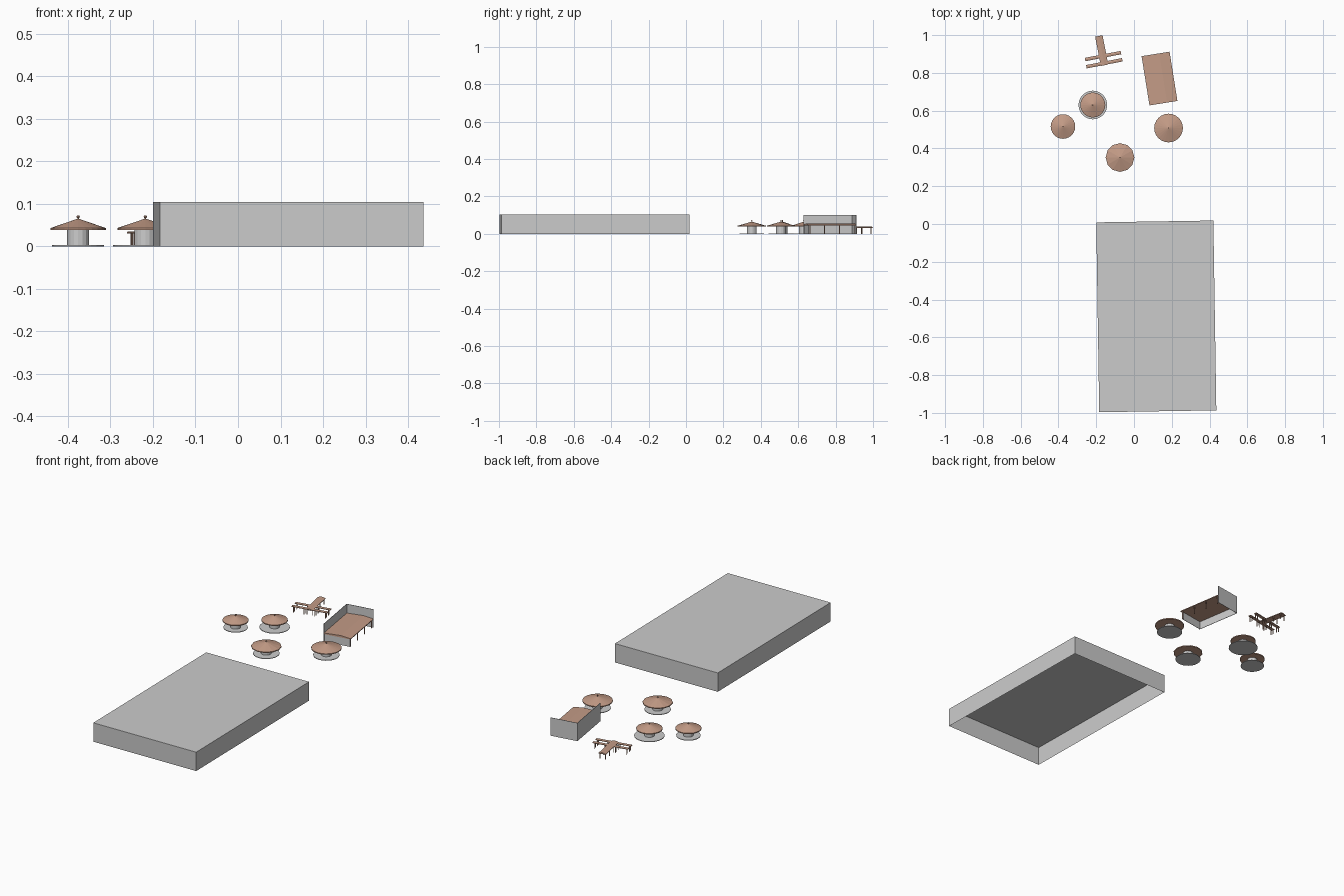
import bpy, bmesh, math
from mathutils import Matrix, Vector

if "Cube" in bpy.data.objects:
    bpy.data.objects.remove(bpy.data.objects["Cube"])

brown = bpy.data.materials.new("brown_roof")
brown.diffuse_color = (0.55, 0.33, 0.24, 1)
brown.use_nodes = True
brown.node_tree.nodes["Principled BSDF"].inputs["Base Color"].default_value = brown.diffuse_color


def make(name, verts, faces, place, mat=None):
    me = bpy.data.meshes.new(name)
    me.from_pydata([place @ Vector(v) for v in verts], [], faces)
    ob = bpy.data.objects.new(name, me)
    bpy.context.collection.objects.link(ob)
    bm = bmesh.new()
    bm.from_mesh(me)
    bmesh.ops.recalc_face_normals(bm, faces=bm.faces)
    bm.to_mesh(me)
    bm.free()
    if mat:
        me.materials.append(mat)
    return ob


def place_at(x, y, deg=0):
    return Matrix.Translation((x, y, 0)) @ Matrix.Rotation(math.radians(deg), 4, 'Z')


def box(name, x0, x1, y0, y1, z0, z1, place, mat=None, bottom=True):
    v = [(x, y, z) for z in (z0, z1) for x, y in ((x0, y0), (x1, y0), (x1, y1), (x0, y1))]
    f = [(0, 1, 5, 4), (1, 2, 6, 5), (2, 3, 7, 6), (3, 0, 4, 7), (4, 5, 6, 7)]
    if bottom:
        f.append((0, 3, 2, 1))
    return make(name, v, f, place, mat)


def prism(name, profile, y0, y1, place, mat=None):
    # closed x-z profile swept along y
    n = len(profile)
    v = [(x, y, z) for y in (y0, y1) for x, z in profile]
    f = [(i, (i + 1) % n, n + (i + 1) % n, n + i) for i in range(n)]
    f += [tuple(range(n)), tuple(range(2 * n - 1, n - 1, -1))]
    return make(name, v, f, place, mat)


def lathe(name, profile, n, place, mat=None):
    # r-z profile revolved around z, ends capped
    v, f = [], []
    for r, z in profile:
        v += [(r * math.cos(2 * math.pi * i / n), r * math.sin(2 * math.pi * i / n), z)
              for i in range(n)]
    for k in range(len(profile) - 1):
        a = k * n
        f += [(a + i, a + (i + 1) % n, a + n + (i + 1) % n, a + n + i) for i in range(n)]
    f.append(tuple(range(n)))
    f.append(tuple(range(len(v) - n, len(v))))
    return make(name, v, f, place, mat)


# large hall: open-bottomed shell, slightly turned
box("hall", -0.31, 0.31, -0.5025, 0.5025, 0, 0.104, place_at(0.118, -0.489, 0.9), None, False)

# round kiosks: x, y, roof radius, base radius, sides
for x, y, r, b, n in ((-0.376, 0.516, 0.065, 0.061, 24), (-0.218, 0.63, 0.066, 0.076, 24),
                      (-0.074, 0.352, 0.076, 0.066, 12), (0.183, 0.508, 0.076, 0.066, 24)):
    p = place_at(x, y)
    lathe("kiosk_base", [(b, 0), (b, 0.003)], 24, p)
    lathe("kiosk_body", [(0.026, 0.003), (0.026, 0.04)], 16, p)
    lathe("kiosk_roof", [(r, 0.038), (r, 0.043), (0.004, 0.064)], n, p, brown)
    lathe("kiosk_finial", [(0.002, 0.063), (0.002, 0.066), (0.004, 0.069),
                           (0.003, 0.072), (0.001, 0.073)], 8, p, brown)

# open shelter with two tall walls
p = place_at(0.135, 0.77, 9.1)
box("shelter_side_wall", -0.075, -0.073, -0.132, 0.132, 0, 0.1, p)
box("shelter_back_wall", -0.075, 0.075, 0.130, 0.132, 0, 0.1, p)
box("shelter_front_wall", -0.073, 0.07, -0.126, -0.124, 0, 0.044, p)
prism("shelter_roof", [(-0.073, 0.044), (0.075, 0.044), (0.075, 0.048),
                       (0.02, 0.055), (-0.073, 0.050)], -0.132, 0.130, p, brown)
for y in (-0.12, -0.04, 0.04, 0.12):
    box("shelter_post", 0.066, 0.070, y - 0.002, y + 0.002, 0, 0.044, p, brown)


# pergola walkways with low gabled tops
def walkway(name, x, y, deg, half_w, half_l, ridge):
    q = place_at(x, y, deg)
    prism(name + "_top", [(-half_w, 0.030), (half_w, 0.030), (half_w, 0.033),
                          (0, ridge), (-half_w, 0.033)], -half_l, half_l, q, brown)
    for sx in (-1, 1):
        for t in (-0.9, -0.3, 0.3, 0.9):
            cx, cy = sx * half_w * 0.75, t * half_l
            box(name + "_post", cx - 0.0015, cx + 0.0015, cy - 0.0015, cy + 0.0015,
                0, 0.03, q, brown)


walkway("long_pergola", -0.171, 0.918, 11, 0.020, 0.079, 0.038)
walkway("cross_pergola", -0.164, 0.889, 101, 0.009, 0.097, 0.035)
walkway("cross_pergola", -0.157, 0.851, 101, 0.009, 0.097, 0.035)
